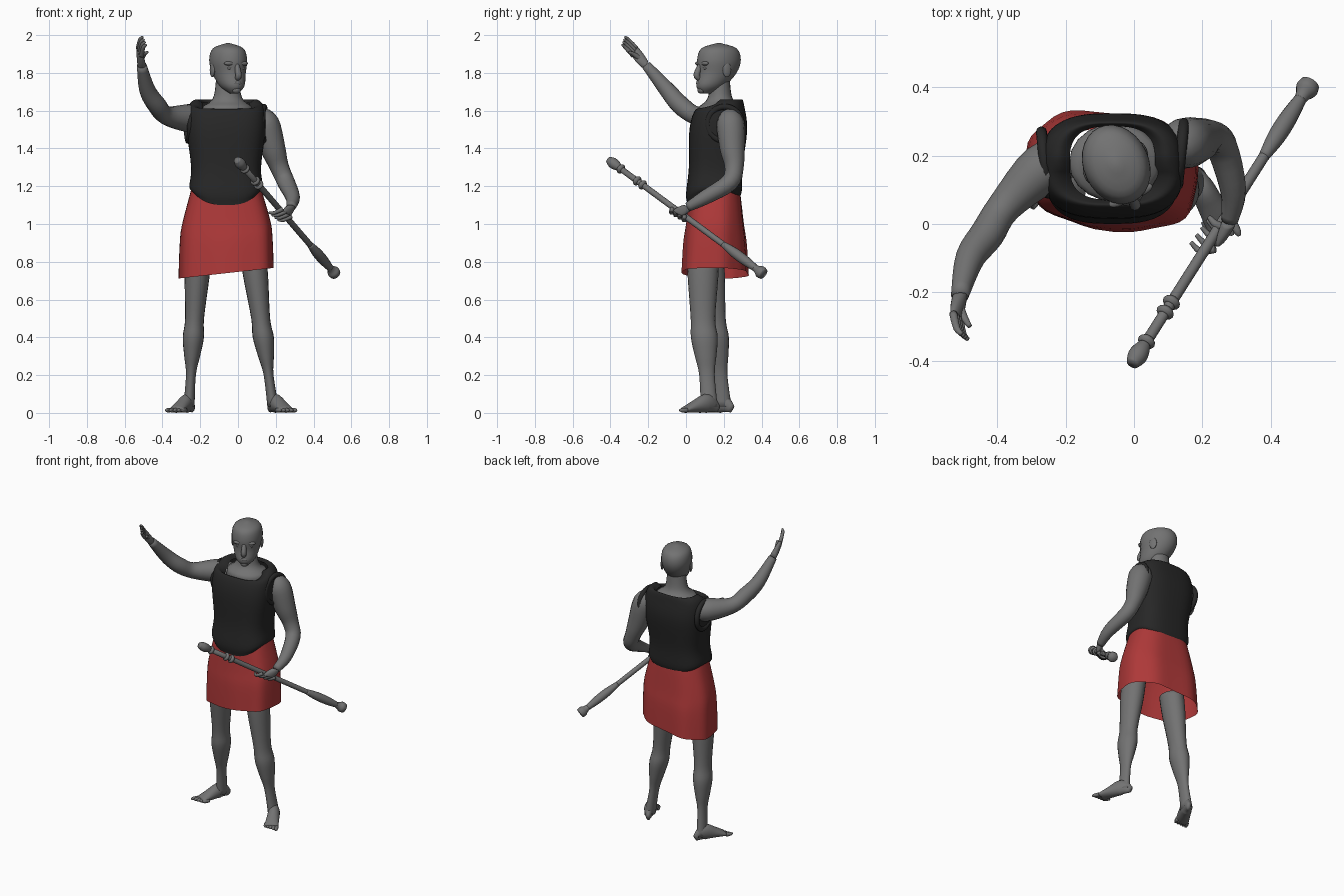
import bpy, math
from mathutils import Vector, Matrix

cube = bpy.data.objects.get("Cube")
if cube:
    bpy.data.objects.remove(cube, do_unlink=True)


def material(name, red, green, blue):
    mat = bpy.data.materials.new(name)
    mat.use_nodes = True
    mat.diffuse_color = (red, green, blue, 1)
    mat.node_tree.nodes["Principled BSDF"].inputs["Base Color"].default_value = mat.diffuse_color
    return mat


GREY = material("stone grey", .17, .17, .17)
BLACK = material("vest black", .02, .02, .02)
RED = material("skirt red", .42, .04, .04)
X, Y, Z = Matrix.Identity(3)


def spline(rows, steps=4):
    """Pass a smooth curve through rows of numbers."""
    smooth = []
    for i in range(len(rows) - 1):
        before, start = rows[max(i - 1, 0)], rows[i]
        end, after = rows[i + 1], rows[min(i + 2, len(rows) - 1)]
        for step in range(steps):
            t = step / steps
            ease = t * t * (3 - 2 * t)
            leave, arrive = t * (1 - t) ** 2 / 2, t * t * (1 - t) / 2
            smooth.append([b + (c - b) * ease + (c - a) * leave - (d - b) * arrive
                           for a, b, c, d in zip(before, start, end, after)])
    return smooth + [list(rows[-1])]


def finish(part, mat):
    part.data.materials.append(mat)
    for face in part.data.polygons:
        face.use_smooth = True
    return part


def loft(name, rows, mat=GREY, axes=None, ref=Z, sides=20, power=1, warp=None, closed=True):
    """Skin elliptical sections, each row being x, y, z, half width, half depth."""
    rows = spline(rows)
    centres = [Vector(row[:3]) for row in rows]
    last = len(rows) - 1
    verts, faces = [], []
    for i, (centre, row) in enumerate(zip(centres, rows)):
        if axes:
            across, deep = axes
        else:
            along = (centres[min(i + 1, last)] - centres[max(i - 1, 0)]).normalized()
            across = along.cross(ref).normalized()
            deep = across.cross(along)
        for k in range(sides):
            angle = math.tau * k / sides
            c, s = math.cos(angle), math.sin(angle)
            point = centre + across * row[3] * math.copysign(abs(c) ** power, c)
            point += deep * row[4] * math.copysign(abs(s) ** power, s)
            if warp:
                warp(point, angle, i / last)
            verts.append(point)
    for i in range(last):
        for k in range(sides):
            a, b = i * sides + k, i * sides + (k + 1) % sides
            faces.append((a, b, b + sides, a + sides))
    if closed:
        faces.append(tuple(reversed(range(sides))))
        faces.append(tuple(range(last * sides, len(verts))))
    mesh = bpy.data.meshes.new(name)
    mesh.from_pydata(verts, [], faces)
    part = bpy.data.objects.new(name, mesh)
    bpy.context.collection.objects.link(part)
    return finish(part, mat)


def tube(name, points, radii, ref=Z):
    """Round tube through points with one radius each."""
    return loft(name, [(*point, r, r) for point, r in zip(points, radii)], ref=ref, sides=16)


def ball(name, place, size, turn):
    bpy.ops.mesh.primitive_uv_sphere_add(segments=16, ring_count=10, location=place, rotation=(0, 0, turn))
    part = bpy.context.object
    part.name, part.scale = name, size
    return finish(part, GREY)


# Vest with a dipping hem and a scooped neckline
def shape_vest(point, angle, t):
    front = -math.sin(angle)
    hem, collar = max(0, 1 - t * 3), min(1, max(0, t * 4 - 2.4))
    point.z -= hem * front ** 2 * (.08 if front > 0 else .05)
    point.z -= collar * .065 * max(0, front) ** .4
    point.y += (point.z - 1.2) * .07


VEST = ((1.18, .185, .135), (1.2, .195, .147), (1.3, .185, .142), (1.5, .208, .153),
        (1.62, .2, .13), (1.66, .16, .115), (1.64, .125, .105))
loft("vest", [(-.063, .15, *row) for row in VEST], BLACK, (X, Y), sides=48, power=.7,
     warp=shape_vest, closed=False)
for name, place, turn in (("right", (-.262, .18, 1.53), .1), ("left", (.137, .205, 1.53), -.1)):
    bpy.ops.mesh.primitive_torus_add(location=place, rotation=(0, math.pi / 2, turn),
                                     major_radius=.09, minor_radius=.016)
    rim = bpy.context.object
    rim.name = name + "_armhole_rim"
    finish(rim, BLACK)


# Skirt with a slanted hem and soft folds
def shape_skirt(point, angle, t):
    fold = t * .005 * math.sin(angle * 7)
    point += Vector((math.cos(angle), math.sin(angle), 0)) * fold
    point.z += t * (point.x + .06) / 9
    point.y -= t * (point.x + .06) / 12


SKIRT = ((1.2, .18, .125), (1.15, .195, .135), (1, .235, .152), (.9, .245, .165), (.74, .25, .173))
loft("skirt", [(-.063, .155, *row) for row in SKIRT], RED, (X, Y), sides=48, power=.77,
     warp=shape_skirt, closed=False)

# Upper chest and neck
NECK = ((1.58, .135), (1.62, .13), (1.65, .09), (1.69, .07), (1.78, .06))
loft("neck", [(-.055, .18, height, r, r * .85) for height, r in NECK], axes=(X, Y))

# Head, turned toward the model's left
TURN = math.radians(25)
HEAD = Matrix.Translation((-.05, .17, 0)) @ Matrix.Rotation(TURN, 4, 'Z')
SKULL = ((1.69, -.07, .02), (1.73, -.045, .062), (1.8, -.005, .085), (1.87, .005, .096),
         (1.93, .005, .077), (1.957, .005, .01))
loft("head", [(*(HEAD @ Vector((0, back, height))), r, r * 1.25) for height, back, r in SKULL],
     axes=(HEAD.to_3x3() @ X, HEAD.to_3x3() @ Y), sides=28)
BRIDGE = ((0, -.1, 1.85), (0, -.125, 1.79), (0, -.11, 1.77))
tube("nose", [HEAD @ Vector(point) for point in BRIDGE], (.012, .017, .014), Y)
ball("lips", HEAD @ Vector((0, -.11, 1.745)), (.028, .014, .01), TURN)
ball("chin", HEAD @ Vector((0, -.1, 1.71)), (.025, .018, .02), TURN)
FACE = (("brow", (.036, -.095, 1.85), (.034, .016, .012)),
        ("eye", (.036, -.094, 1.825), (.015, .01, .008)),
        ("ear", (.09, .01, 1.815), (.01, .025, .038)))
for feature, (out, back, height), size in FACE:
    for name, sign in (("right", -1), ("left", 1)):
        ball(f"{name}_{feature}", HEAD @ Vector((sign * out, back, height)), size, TURN)


# Legs share one width profile; feet point along a heading
LEG = ((.85, .07), (.72, .066), (.5, .05), (.4, .056), (.3, .042), (.2, .026), (.03, .03))


def leg(name, hip, knee, ankle, sign):
    hip, knee, ankle = Vector(hip), Vector(knee), Vector(ankle)
    rows = []
    for height, r in LEG:
        if height > knee.z:
            centre = knee.lerp(hip, (height - knee.z) / (hip.z - knee.z))
        else:
            centre = ankle.lerp(knee, height / knee.z)
        rows.append((centre.x, centre.y, height, r, r + .015))
    loft(name + "_leg", rows, axes=(X, Y))
    ahead = Vector((sign * .45, -.9, 0))
    heel = ankle - ahead * .05
    FOOT = ((0, .012, .02), (.06, .034, .05), (.13, .04, .035), (.2, .044, .015))
    loft(name + "_foot", [(*(heel + ahead * t + Z * thick), wide, thick) for t, wide, thick in FOOT])
    inward = ahead.cross(Z) * -sign
    for k in range(5):
        root = heel + ahead * (.2 - .01 * k) + inward * (.035 - .018 * k) + Z * .014
        tube(f"{name}_toe_{k + 1}", [root, root + ahead * .03, root + ahead * .045],
             (.012, .011, .005))


leg("left", (.06, .09, 1), (.12, .09, .5), (.19, .125, 0), 1)
leg("right", (-.2, .1, 1), (-.23, .145, .5), (-.262, .2, 0), -1)


# Hands: flat palm, four bent fingers and a thumb
def hand(name, wrist, knuckle, tip, spread, thumb):
    wrist, knuckle, tip, spread, thumb = map(Vector, (wrist, knuckle, tip, spread, thumb))
    reach = (knuckle - wrist).normalized()
    wide = spread.normalized()
    loft(name + "_palm", [(*wrist, .025, .025), (*wrist.lerp(knuckle, .5), .034, .022),
                          (*knuckle, .034, .015), (*(knuckle + reach * .01), .02, .008)],
         axes=(wide, reach.cross(wide)))
    for k in range(4):
        shift = spread * (k - 1.5)
        bend = knuckle.lerp(tip, .5) + reach * .02
        tube(f"{name}_finger_{k + 1}", [point + shift for point in (knuckle, bend, tip)],
             (.012, .01, .006), X)
    root = wrist.lerp(knuckle, .4)
    tube(name + "_thumb", [root, root.lerp(thumb, .5) + reach * .01, thumb], (.014, .012, .007), X)


# Raised right arm
ARM = ((-.19, .2, 1.56), (-.27, .16, 1.56), (-.38, .05, 1.575), (-.43, -.03, 1.63),
       (-.48, -.1, 1.71), (-.51, -.21, 1.84))
tube("right_arm", ARM, (.06, .073, .05, .05, .043, .026))
hand("right", ARM[-1], (-.52, -.27, 1.91), (-.495, -.33, 1.97), (.006, -.005, -.014), (-.48, -.3, 1.91))

# Lowered left arm gripping the staff
ARM = ((.11, .22, 1.57), (.145, .235, 1.53), (.185, .245, 1.4), (.22, .255, 1.3), (.255, .23, 1.22),
       (.29, .1, 1.14), (.28, .01, 1.09))
tube("left_arm", ARM, (.05, .074, .066, .05, .047, .038, .025), X)
hand("left", ARM[-1], (.26, -.04, 1.06), (.19, -.02, 1.04), (.016, .022, -.013), (.22, .02, 1.03))

# Staff with rounded head, collars, swollen grip and flared butt
TOP, BUTT = Vector((-.005, -.41, 1.34)), Vector((.515, .41, .735))


def staff_piece(name, start, end, *radii):
    steps = len(radii) - 1
    tube("staff_" + name, [TOP.lerp(BUTT, start + (end - start) * i / steps) for i in range(steps + 1)], radii)


staff_piece("shaft", .01, .99, .016, .016)
staff_piece("head", 0, .07, .018, .028, .027, .018)
for number, place in enumerate((.08, .185, .22)):
    staff_piece(f"collar_{number + 1}", place - .01, place + .01, .02, .026, .026, .02)
staff_piece("grip", .74, .95, .016, .026, .026, .018)
staff_piece("butt", .94, 1, .018, .022, .033, .03)
